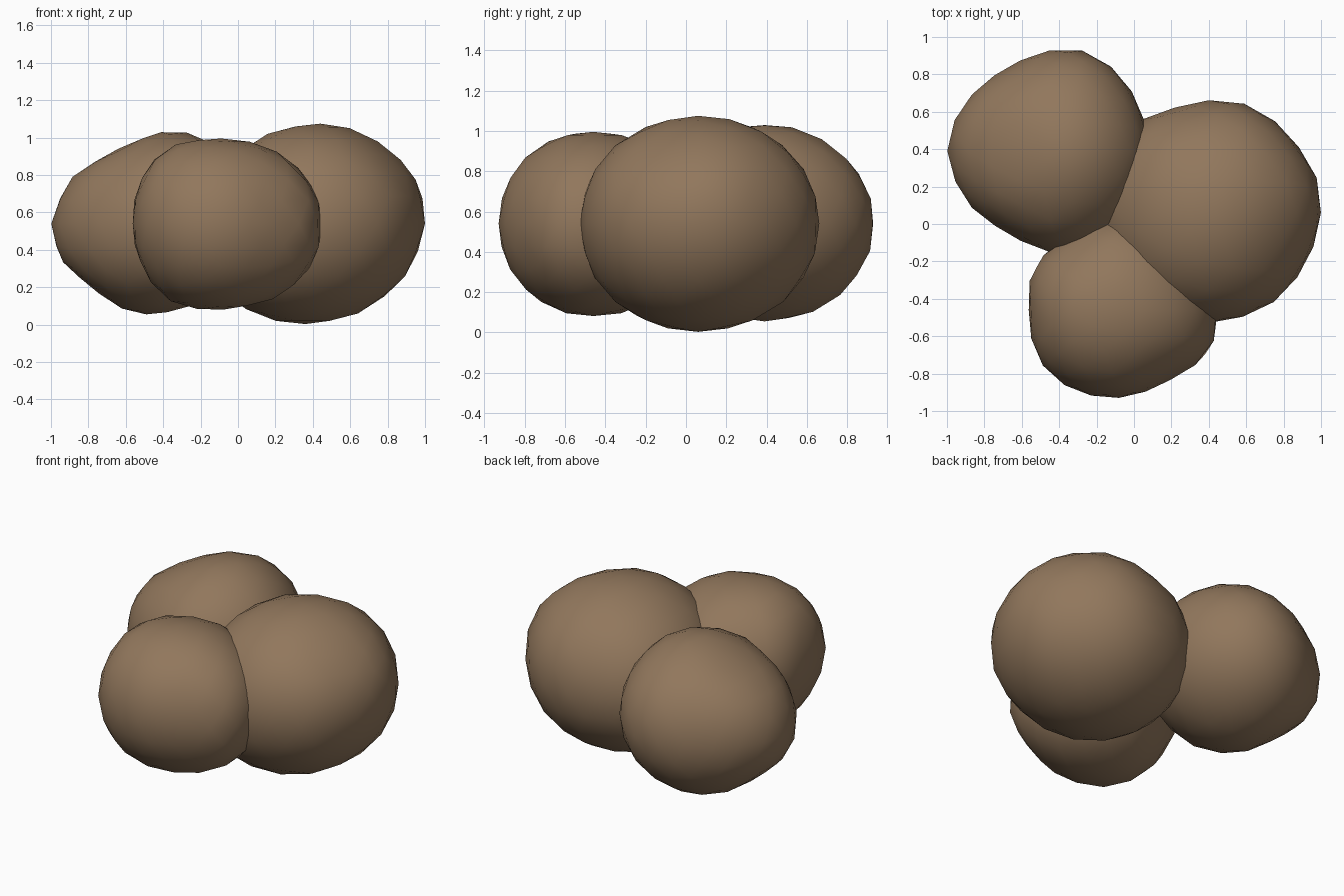
import bpy, bmesh, math
from mathutils import Vector

if "Cube" in bpy.data.objects:
    bpy.data.objects.remove(bpy.data.objects["Cube"])

mat = bpy.data.materials.new("brown")
mat.diffuse_color = (0.285, 0.185, 0.108, 1)
mat.use_nodes = True
mat.node_tree.nodes["Principled BSDF"].inputs["Base Color"].default_value = mat.diffuse_color


def radius_at(outline, deg):
    """Interpolate a closed list of (angle, radius) pairs."""
    pts = [(outline[-1][0] - 360, outline[-1][1])] + outline
    pts.append((outline[0][0] + 360, outline[0][1]))
    for (a, r), (b, s) in zip(pts, pts[1:]):
        if a <= deg <= b:
            return r + (s - r) * (deg - a) / (b - a)


def lump(name, center, height, outline, power, lean, bumps):
    """Faceted ball fitted to a plan outline, with a lean along x and
    soft bumps or dents given as (direction, amount)."""
    bm = bmesh.new()
    bmesh.ops.create_icosphere(bm, subdivisions=3, radius=1)
    for v in bm.verts:
        d = v.co.normalized()
        flat = math.hypot(d.x, d.y)
        ang = math.atan2(d.y, d.x)
        r = radius_at(outline, math.degrees(ang) % 360) if flat > 1e-4 else 0
        r *= min(flat, 1) ** power
        p = Vector((r * math.cos(ang) + lean * d.z, r * math.sin(ang),
                    height * d.z))
        for way, amount in bumps:
            p += d * amount * math.exp(-(d.angle(Vector(way)) / 0.45) ** 2)
        v.co = p + Vector(center)
    for f in bm.faces:
        f.smooth = True
    me = bpy.data.meshes.new(name)
    bm.to_mesh(me)
    bm.free()
    me.materials.append(mat)
    ob = bpy.data.objects.new(name, me)
    bpy.context.collection.objects.link(ob)


# Large lump on the right
lump("large_lump", (0.40, 0.06, 0.54), 0.537,
     [(0, .60), (17, .607), (37, .595), (74, .614), (92, .60), (110, .59),
      (125, .615), (180, .60), (230, .60), (272, .588), (297, .583),
      (314, .597), (325, .585), (346, .59)], 0.96, 0.04,
     [((.6, -.25, .75), -.03)])

# Medium lump at the back left
lump("back_lump", (-0.45, 0.39, 0.54), 0.49,
     [(20, .53), (34, .54), (52, .556), (70, .567), (89, .54), (117, .495),
      (144, .515), (160, .535), (180, .55), (205, .525), (217, .515),
      (233, .495), (253, .505), (268, .54), (320, .54)], 1.0, 0.04,
     [((-.65, 0, -.75), -.06), ((-.5, 0, .85), -.045), ((.3, 0, 1), .015)])

# Small lump at the front
lump("front_lump", (-0.08, -0.46, 0.54), 0.452,
     [(30, .50), (97, .515), (119, .475), (136, .49), (155, .51), (182, .48),
      (213, .505), (233, .497), (253, .48), (294, .455), (316, .47),
      (331, .53), (352, .535)], 0.9, -0.01,
     [((-.6, 0, .8), .025), ((-.55, 0, -.83), .035)])
